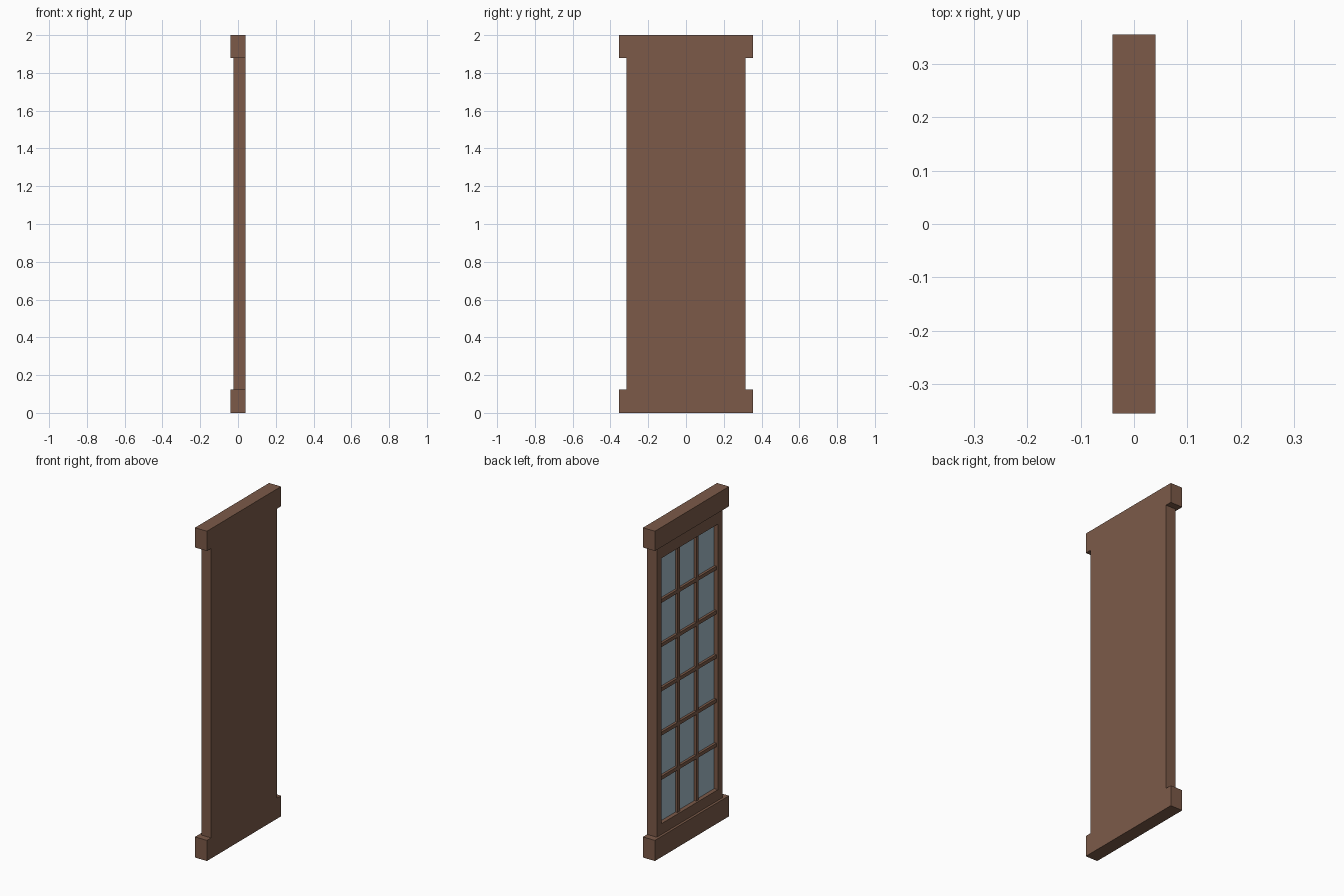
import bpy, bmesh

if "Cube" in bpy.data.objects:
    bpy.data.objects.remove(bpy.data.objects["Cube"])


def material(name, rgb):
    m = bpy.data.materials.new(name)
    m.diffuse_color = (*rgb, 1)
    m.use_nodes = True
    m.node_tree.nodes["Principled BSDF"].inputs["Base Color"].default_value = m.diffuse_color
    return m


wood = material("brown wood", (0.20, 0.102, 0.066))
glass = material("pale blue glass", (0.37, 0.50, 0.58))


def finish(name, bm, mats):
    bmesh.ops.recalc_face_normals(bm, faces=bm.faces)
    me = bpy.data.meshes.new(name)
    bm.to_mesh(me)
    bm.free()
    for m in mats:
        me.materials.append(m)
    ob = bpy.data.objects.new(name, me)
    bpy.context.collection.objects.link(ob)
    return ob


def box(name, x, y, z):
    """Box from (min, max) pairs on each axis."""
    bm = bmesh.new()
    bmesh.ops.create_cube(bm, size=1)
    for v in bm.verts:
        for i, (lo, hi) in enumerate((x, y, z)):
            v.co[i] = lo if v.co[i] < 0 else hi
    return finish(name, bm, [wood])


# Top and bottom beams
box("bottom_beam", (-0.04, 0.04), (-0.355, 0.355), (0, 0.125))
box("top_beam", (-0.04, 0.04), (-0.355, 0.355), (1.88, 2))

# Opening and depths of the window
W, Z0, Z1 = 0.27, 0.19, 1.80
FRONT, BACK, PANE = -0.025, 0.04, 0.0

# Framed panel: rectangles from the back, round the front rim, into the recess
bm = bmesh.new()
rings = []
for x, w, a, b in ((BACK, 0.315, 0.125, 1.88), (FRONT, 0.315, 0.125, 1.88),
                   (FRONT, W, Z0, Z1), (PANE, W, Z0, Z1)):
    rings.append([bm.verts.new((x, y, z))
                  for y, z in ((-w, a), (w, a), (w, b), (-w, b))])
for r, s in zip(rings, rings[1:]):
    for i in range(4):
        j = (i + 1) % 4
        bm.faces.new((r[i], r[j], s[j], s[i]))
bm.faces.new(rings[0])
bm.faces.new(rings[-1]).material_index = 1  # recessed pane is glass
finish("window_panel", bm, [wood, glass])

# Glazing bars: 3 columns by 6 rows of panes
T = 0.011
for i in (1, 2):
    y = -W + 2 * W * i / 3
    box(f"upright_bar_{i}", (-0.014, PANE + 0.005), (y - T, y + T), (Z0, Z1))
for i in range(1, 6):
    z = Z0 + (Z1 - Z0) * i / 6
    box(f"cross_bar_{i}", (-0.015, PANE + 0.005), (-W, W), (z - T, z + T))
